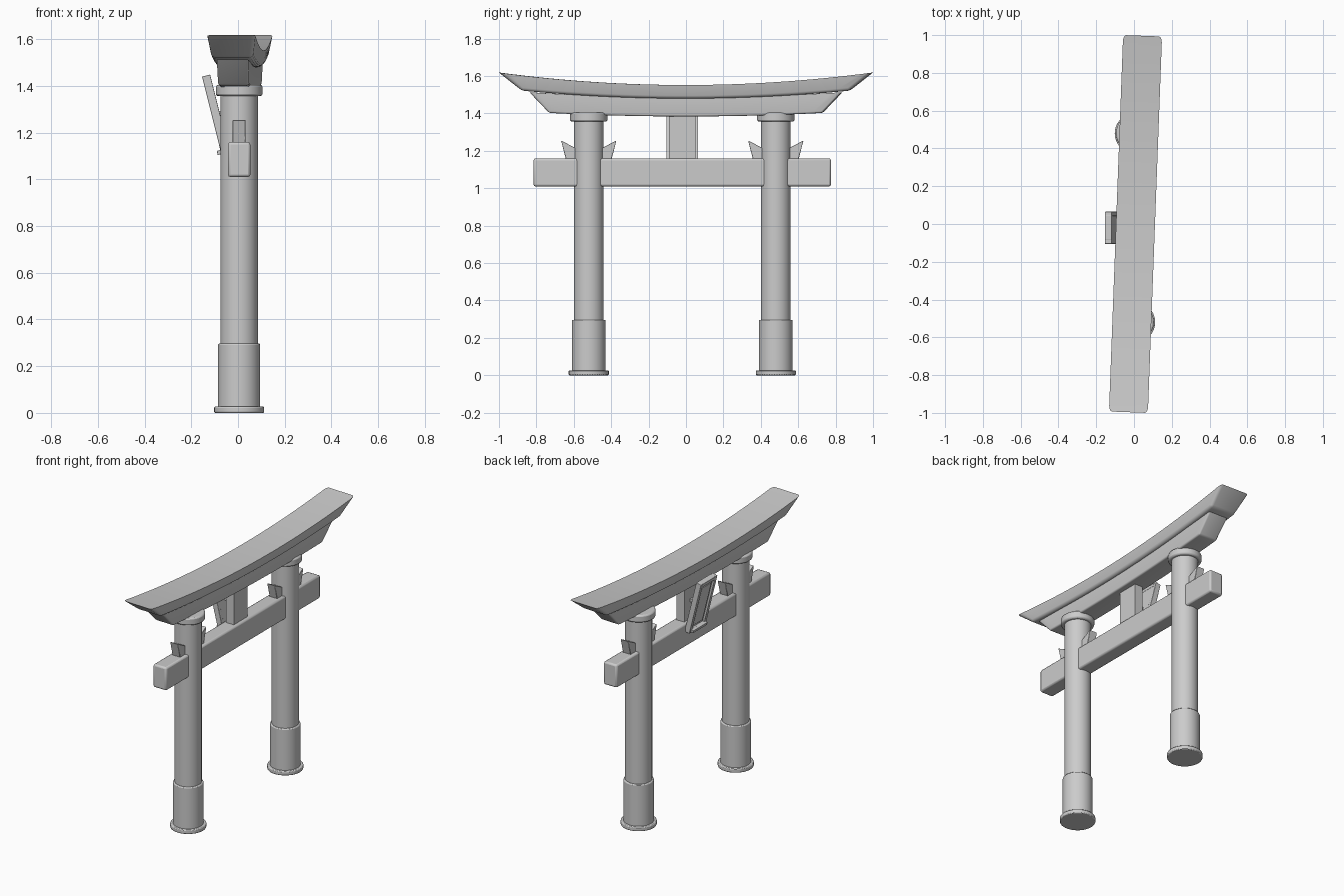
import bpy, bmesh, math
from mathutils import Matrix, Vector

if "Cube" in bpy.data.objects:
    bpy.data.objects.remove(bpy.data.objects["Cube"])

CX, CY = 0.005, -0.02          # centre of the posts and tie beam

grey = bpy.data.materials.new("light_grey")
grey.diffuse_color = (0.6, 0.6, 0.6, 1)
grey.use_nodes = True
grey.node_tree.nodes["Principled BSDF"].inputs["Base Color"].default_value = grey.diffuse_color


def finish(name, bm, bevel=0.0, segs=2, matrix=None):
    bmesh.ops.recalc_face_normals(bm, faces=bm.faces)
    me = bpy.data.meshes.new(name)
    bm.to_mesh(me)
    bm.free()
    me.materials.append(grey)
    ob = bpy.data.objects.new(name, me)
    bpy.context.collection.objects.link(ob)
    if matrix:
        ob.matrix_world = matrix
    if bevel:
        m = ob.modifiers.new("bevel", 'BEVEL')
        m.width, m.segments, m.limit_method = bevel, segs, 'ANGLE'
        m.angle_limit = math.radians(35)
    bpy.ops.object.select_all(action='DESELECT')
    ob.select_set(True)
    bpy.context.view_layer.objects.active = ob
    bpy.ops.object.shade_smooth_by_angle(angle=math.radians(35))
    return ob


def box(name, lo, hi, bevel=0.0, matrix=None):
    lo, hi = Vector(lo), Vector(hi)
    bm = bmesh.new()
    bmesh.ops.create_cube(bm, size=1)
    for v in bm.verts:
        v.co = Vector(((lo[i] + hi[i]) / 2 + v.co[i] * (hi[i] - lo[i]) for i in range(3)))
    return finish(name, bm, bevel, 2, matrix)


def cylinder(name, x, y, z0, z1, r, bevel=0.0):
    bm = bmesh.new()
    bmesh.ops.create_cone(bm, cap_ends=True, segments=48, radius1=r, radius2=r, depth=z1 - z0)
    bmesh.ops.translate(bm, verts=bm.verts, vec=(x, y, (z0 + z1) / 2))
    return finish(name, bm, bevel)


def curved_beam(name, top, bottom, bevel):
    # top / bottom = (half length, half width, centre height, rise at the ends)
    bm = bmesh.new()
    n, rings, tops = 32, [], set()
    for i in range(n + 1):
        t = -1 + 2 * i / n
        ring = []
        for (l, w, z, rise), sides in ((bottom, (-1, 1)), (top, (1, -1))):
            for s in sides:
                v = bm.verts.new((s * w, t * l, z + rise * t * t))
                ring.append(v)
                if z == top[2]:
                    tops.add(v)
        rings.append(ring)
    for a, b in zip(rings, rings[1:]):
        for k in range(4):
            bm.faces.new((a[k], a[(k + 1) % 4], b[(k + 1) % 4], b[k]))
    bm.faces.new(rings[0])
    bm.faces.new(rings[-1])
    bmesh.ops.recalc_face_normals(bm, faces=bm.faces)
    # round every hard edge except the crisp top rim
    hard = [e for e in bm.edges if abs(e.calc_face_angle(0)) > 0.5
            and not (e.verts[0] in tops and e.verts[1] in tops)]
    bmesh.ops.bevel(bm, geom=hard, offset=bevel, segments=3, profile=0.5, affect='EDGES')
    turn = Matrix.Translation((0.008, 0, 0)) @ Matrix.Rotation(-0.0375, 4, 'Z')
    return finish(name, bm, matrix=turn)


# curved roof beam and the lower lintel, slightly turned about z
curved_beam("roof_beam", (0.997, 0.103, 1.552, 0.066), (0.875, 0.088, 1.48, 0.042), 0.016)
curved_beam("lower_lintel", (0.835, 0.068, 1.487, 0.026), (0.73, 0.066, 1.384, 0.019), 0.010)

# straight tie beam through both posts
box("tie_beam", (CX - 0.048, CY - 0.795, 1.01), (CX + 0.048, CY + 0.795, 1.16), 0.011)

# posts with base, sleeve, cap ring and wedges
for side, label in ((-1, "front"), (1, "back")):
    y = CY + side * 0.5
    cylinder(label + "_post", CX, y, 0.02, 1.40, 0.08)
    cylinder(label + "_post_base", CX, y, 0.0, 0.027, 0.107, 0.005)
    cylinder(label + "_post_sleeve", CX, y, 0.02, 0.297, 0.09, 0.006)
    cylinder(label + "_post_cap", CX, y, 1.357, 1.405, 0.1, 0.009)
    for d in (-1, 1):
        bm = bmesh.new()
        profile = ((0.148, 1.255), (0.06, 1.21), (0.06, 1.155), (0.122, 1.155))
        f = bm.faces.new([bm.verts.new((CX - 0.028, y + d * u, z)) for u, z in profile])
        ext = bmesh.ops.extrude_face_region(bm, geom=[f])
        bmesh.ops.translate(bm, vec=(0.056, 0, 0),
                            verts=[g for g in ext["geom"] if isinstance(g, bmesh.types.BMVert)])
        finish(label + ("_outer" if d == side else "_inner") + "_wedge", bm, 0.002, 1)

# centre strut between tie beam and lintel
box("centre_strut", (CX - 0.028, CY - 0.07, 1.15), (CX + 0.028, CY + 0.07, 1.41))

# leaning framed plaque, local x = thickness, z = along its height
lean = Matrix.Translation((-0.052, CY, 1.105)) @ Matrix.Rotation(math.radians(-14), 4, 'Y')
H, W = 0.35, 0.085
box("plaque_panel", (-0.004, -W + 0.01, 0.01), (0.017, W - 0.01, H - 0.01), 0, lean)
for s, label in ((-1, "front"), (1, "back")):
    a, b = sorted((s * W, s * (W - 0.022)))
    box(label + "_plaque_frame_side", (-0.018, a, 0), (0.018, b, H), 0.002, lean)
box("plaque_frame_top", (-0.018, -W + 0.02, H - 0.024), (0.018, W - 0.02, H), 0.002, lean)
box("plaque_frame_bottom", (-0.018, -W + 0.02, 0), (0.018, W - 0.02, 0.024), 0.002, lean)
box("plaque_inner_board", (-0.010, -W + 0.036, 0.04), (0, W - 0.036, H - 0.04), 0.002, lean)
box("plaque_ledge", (-0.034, -W + 0.012, 0.008), (-0.014, W - 0.012, 0.026), 0.002, lean)
# peg holding the plaque to the strut
box("plaque_peg", (-0.095, CY - 0.012, 1.27), (CX, CY + 0.012, 1.29))
